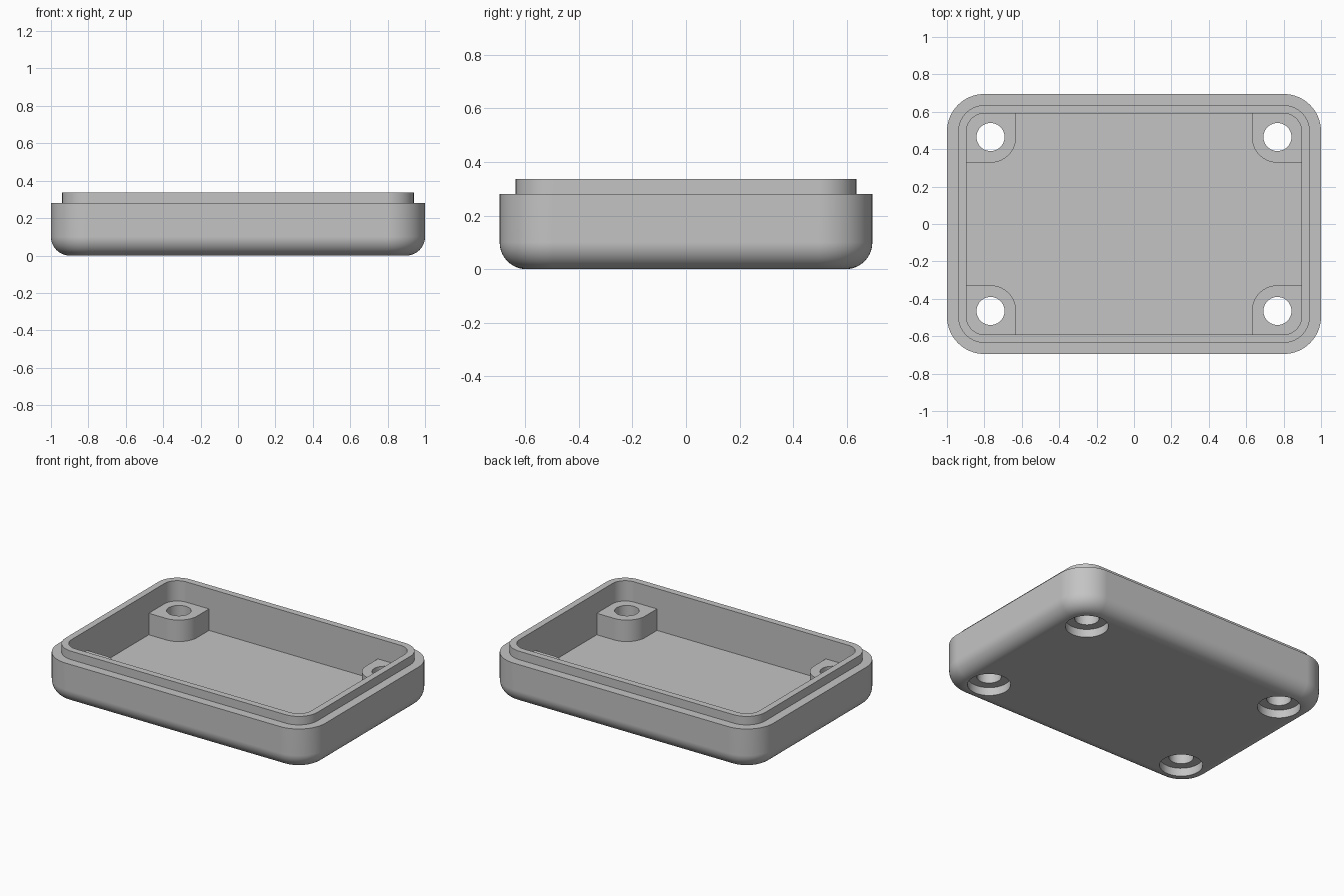
import bpy, bmesh
from math import sin, cos, pi

cube = bpy.data.objects.get("Cube")
if cube:
    bpy.data.objects.remove(cube, do_unlink=True)

HALF_X, HALF_Y, CORNER = 1.0, 0.695, 0.2
RIM_Z, LIP_Z, FLOOR_Z, BOSS_Z = 0.28, 0.337, 0.055, 0.2
FILLET, LIP_INSET, WALL = 0.1, 0.06, 0.104
HOLE_X, HOLE_Y, BOSS_R = 0.767, 0.465, 0.137
STEPS = 16

grey = bpy.data.materials.new("plain grey")
grey.use_nodes = True
colour = (0.55, 0.55, 0.55, 1)
grey.diffuse_color = colour
grey.node_tree.nodes["Principled BSDF"].inputs["Base Color"].default_value = colour


def arc(cx, cy, r, start, end, steps):
    angles = [start + (end - start) * i / steps for i in range(steps + 1)]
    return [(cx + r * cos(a), cy + r * sin(a)) for a in angles]


def rounded_rect(inset):
    """Outline of the case, moved inwards by inset."""
    pts = []
    for k, (sx, sy) in enumerate([(1, 1), (-1, 1), (-1, -1), (1, -1)]):
        pts += arc(sx * (HALF_X - CORNER), sy * (HALF_Y - CORNER),
                   CORNER - inset, k * pi / 2, (k + 1) * pi / 2, STEPS)
    return pts


def loft(name, sections):
    """Closed solid through a list of (outline, height) sections."""
    bm = bmesh.new()
    rings = [[bm.verts.new((x, y, z)) for x, y in pts] for pts, z in sections]
    for low, high in zip(rings, rings[1:]):
        n = len(low)
        for i in range(n):
            j = (i + 1) % n
            bm.faces.new((low[i], low[j], high[j], high[i]))
    bm.faces.new(rings[0][::-1])
    bm.faces.new(rings[-1])
    bmesh.ops.recalc_face_normals(bm, faces=bm.faces)
    mesh = bpy.data.meshes.new(name)
    bm.to_mesh(mesh)
    bm.free()
    mesh.materials.append(grey)
    obj = bpy.data.objects.new(name, mesh)
    bpy.context.collection.objects.link(obj)
    return obj


def combine(target, tool, operation):
    """Apply a boolean and remove its helper object."""
    tool.hide_render = True
    mod = target.modifiers.new(operation.lower(), "BOOLEAN")
    mod.operation, mod.object, mod.solver = operation, tool, "EXACT"
    bpy.context.view_layer.objects.active = target
    bpy.ops.object.modifier_apply(modifier=mod.name)
    bpy.data.objects.remove(tool, do_unlink=True)


# Open tray: rounded base, side wall, stepped lip and inner pocket
sections = []
for i in range(11):
    a = i / 10 * pi / 2
    sections.append((rounded_rect(FILLET * (1 - sin(a))), FILLET * (1 - cos(a))))
for inset, z in [(0, RIM_Z), (LIP_INSET, RIM_Z), (LIP_INSET, LIP_Z),
                 (WALL, LIP_Z), (WALL, FLOOR_Z)]:
    sections.append((rounded_rect(inset), z))
case = loft("enclosure_shell", sections)

# Corner screw bosses, merged into the walls, with counterbored holes
for sx in (-1, 1):
    for sy in (-1, 1):
        outline = arc(HOLE_X, HOLE_Y, BOSS_R, pi, 1.5 * pi, STEPS)
        outline += [(0.915, HOLE_Y - BOSS_R), (0.915, 0.61),
                    (HOLE_X - BOSS_R, 0.61)]
        outline = [(sx * x, sy * y) for x, y in outline]
        combine(case, loft("screw_boss", [(outline, 0.045), (outline, BOSS_Z)]),
                "UNION")
for sx in (-1, 1):
    for sy in (-1, 1):
        wide, narrow = [arc(sx * HOLE_X, sy * HOLE_Y, r, 0, 2 * pi, 40)[:-1]
                        for r in (0.132, 0.075)]
        bore = [(wide, -0.1), (wide, 0.055), (narrow, 0.055), (narrow, 0.3)]
        combine(case, loft("screw_bore", bore), "DIFFERENCE")

# Smooth curved walls, crisp edges
bpy.ops.object.select_all(action="DESELECT")
case.select_set(True)
bpy.context.view_layer.objects.active = case
bpy.ops.object.shade_smooth_by_angle(angle=pi / 6)
weighted = case.modifiers.new("even shading", "WEIGHTED_NORMAL")
weighted.keep_sharp = True
